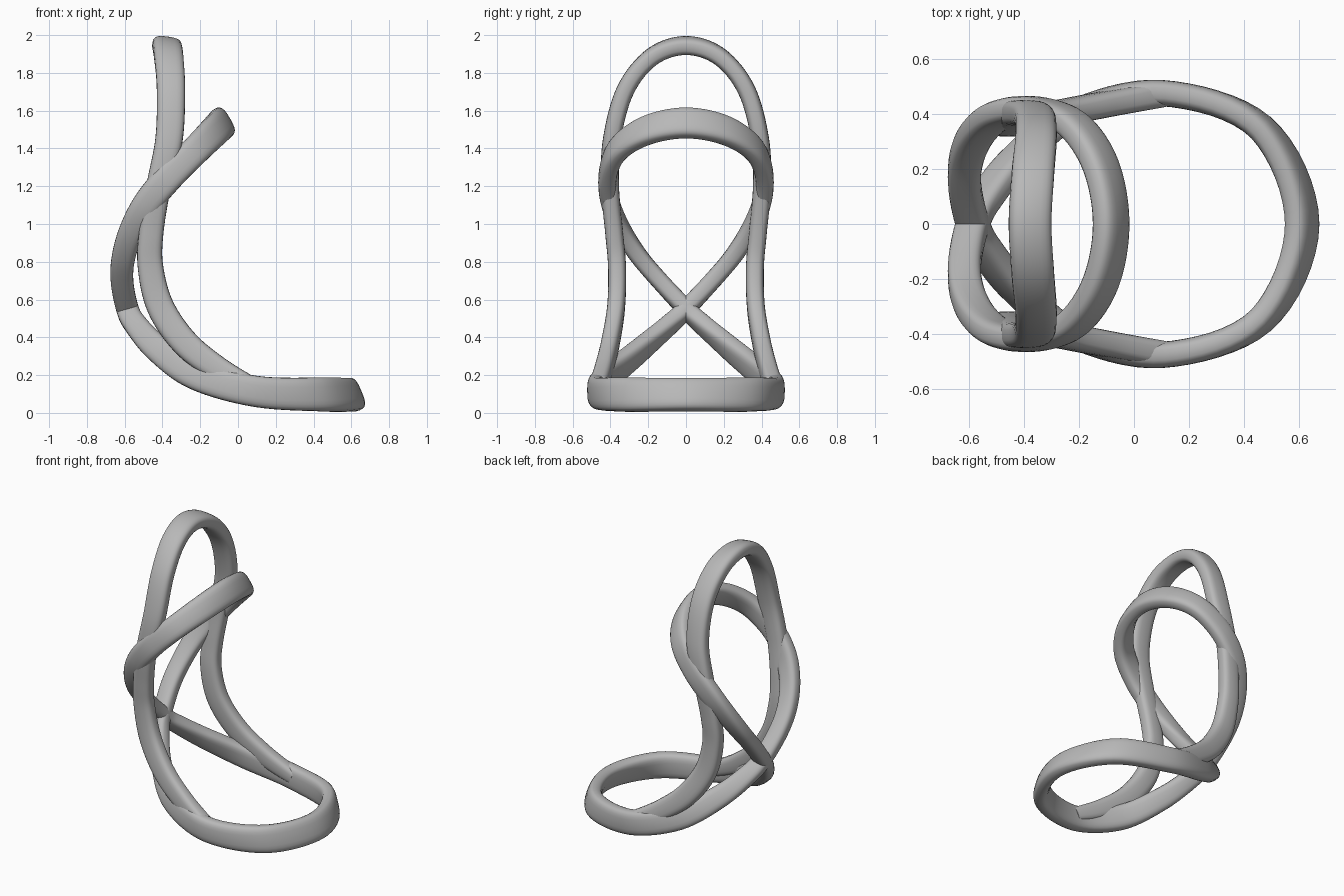
import bpy
import bmesh
import math
from mathutils import Vector

default_cube = bpy.data.objects.get("Cube")
if default_cube:
    bpy.data.objects.remove(default_cube, do_unlink=True)

# Single grey finish
grey = bpy.data.materials.new("plain grey")
grey.use_nodes = True
colour = (0.48, 0.48, 0.48, 1)
grey.diffuse_color = colour
shader = next(n for n in grey.node_tree.nodes if n.type == 'BSDF_PRINCIPLED')
shader.inputs["Base Color"].default_value = colour

SIDES = 24
STEPS = 8
THICKNESS = 0.095


def mirrored(points):
    """Reversed copy of the stations, reflected across the y = 0 plane."""
    return [(x, -y, z, tilt, width) for x, y, z, tilt, width in reversed(points)]


def smooth_path(points, closed):
    """Catmull-Rom interpolation of every value of the stations."""
    count = len(points)

    def station(i):
        return points[i % count] if closed else points[max(0, min(count - 1, i))]

    path = []
    for i in range(count if closed else count - 1):
        a, b, c, d = (station(i + k) for k in (-1, 0, 1, 2))
        for s in range(STEPS):
            t = s / STEPS
            path.append([q + t / 2 * (r - p + t * (2 * p - 5 * q + 4 * r - e
                                                   + t * (3 * (q - r) + e - p)))
                         for p, q, r, e in zip(a, b, c, d)])
    if not closed:
        path.append(list(points[-1]))
    return path


def round_power(value, exponent=3):
    return math.copysign(abs(value) ** (2 / exponent), value)


def sweep_band(name, points, closed):
    """Sweep a soft rectangular section whose wide axis tilts in the xz plane."""
    path = smooth_path(points, closed)
    count = len(path)
    bm = bmesh.new()
    rings = []
    for i, (x, y, z, tilt, width) in enumerate(path):
        before = path[i - 1] if closed or i > 0 else path[0]
        after = path[(i + 1) % count] if closed else path[min(i + 1, count - 1)]
        tangent = (Vector(after[:3]) - Vector(before[:3])).normalized()
        angle = math.radians(tilt)
        wide = Vector((math.cos(angle), 0, math.sin(angle)))
        wide = (wide - tangent * wide.dot(tangent)).normalized()
        thin = tangent.cross(wide)
        ring = []
        for k in range(SIDES):
            turn = math.tau * k / SIDES
            offset = (wide * (width / 2 * round_power(math.cos(turn)))
                      + thin * (THICKNESS / 2 * round_power(math.sin(turn))))
            ring.append(bm.verts.new(Vector((x, y, z)) + offset))
        rings.append(ring)
    for i in range(count if closed else count - 1):
        a, b = rings[i], rings[(i + 1) % count]
        for k in range(SIDES):
            n = (k + 1) % SIDES
            bm.faces.new((a[k], a[n], b[n], b[k]))
    if not closed:
        bm.faces.new(rings[0])
        bm.faces.new(rings[-1])
    bmesh.ops.recalc_face_normals(bm, faces=bm.faces[:])
    mesh = bpy.data.meshes.new(name)
    bm.to_mesh(mesh)
    bm.free()
    mesh.materials.append(grey)
    obj = bpy.data.objects.new(name, mesh)
    bpy.context.collection.objects.link(obj)
    bpy.ops.object.select_all(action='DESELECT')
    obj.select_set(True)
    bpy.context.view_layer.objects.active = obj
    bpy.ops.object.shade_smooth_by_angle(angle=math.radians(50))
    return obj


# Crossed band: base ring, crossing at the rear, then the leaning upper hoop
# Each station is x, y, z, tilt in degrees, band width
crossed_half = [
    (0.61, 0, 0.097, 113, 0.18),
    (0.46, 0.35, 0.097, 104, 0.18),
    (0.1, 0.475, 0.113, 85, 0.165),
    (-0.22, 0.4, 0.2, 65, 0.16),
    (-0.42, 0.24, 0.335, 48, 0.145),
    (-0.54, 0.09, 0.465, 30, 0.125),
    (-0.585, 0, 0.55, 14, 0.12),
    (-0.614, -0.14, 0.7, 2, 0.12),
    (-0.605, -0.25, 0.83, -8, 0.125),
    (-0.56, -0.34, 0.97, -22, 0.135),
    (-0.48, -0.4, 1.11, -36, 0.15),
    (-0.36, -0.415, 1.255, -45, 0.155),
    (-0.22, -0.36, 1.395, -49, 0.155),
    (-0.12, -0.21, 1.495, -56, 0.165),
    (-0.083, 0, 1.535, -60, 0.17),
]
sweep_band("crossed_loop", crossed_half + mirrored(crossed_half[1:-1]), True)

# Tall arch: legs rise from the ring sides and meet at the top
arch_half = [
    (0.1, 0.47, 0.125, 75, 0.1),
    (-0.1, 0.435, 0.23, 60, 0.13),
    (-0.28, 0.4, 0.37, 48, 0.145),
    (-0.41, 0.37, 0.56, 28, 0.145),
    (-0.463, 0.365, 0.77, 7, 0.135),
    (-0.46, 0.38, 0.95, -5, 0.13),
    (-0.42, 0.402, 1.2, -12, 0.13),
    (-0.365, 0.392, 1.45, -6, 0.145),
    (-0.355, 0.32, 1.71, 0, 0.15),
    (-0.367, 0.18, 1.885, -5, 0.155),
    (-0.377, 0, 1.945, -8, 0.155),
]
sweep_band("tall_arch", arch_half + mirrored(arch_half[:-1]), False)
